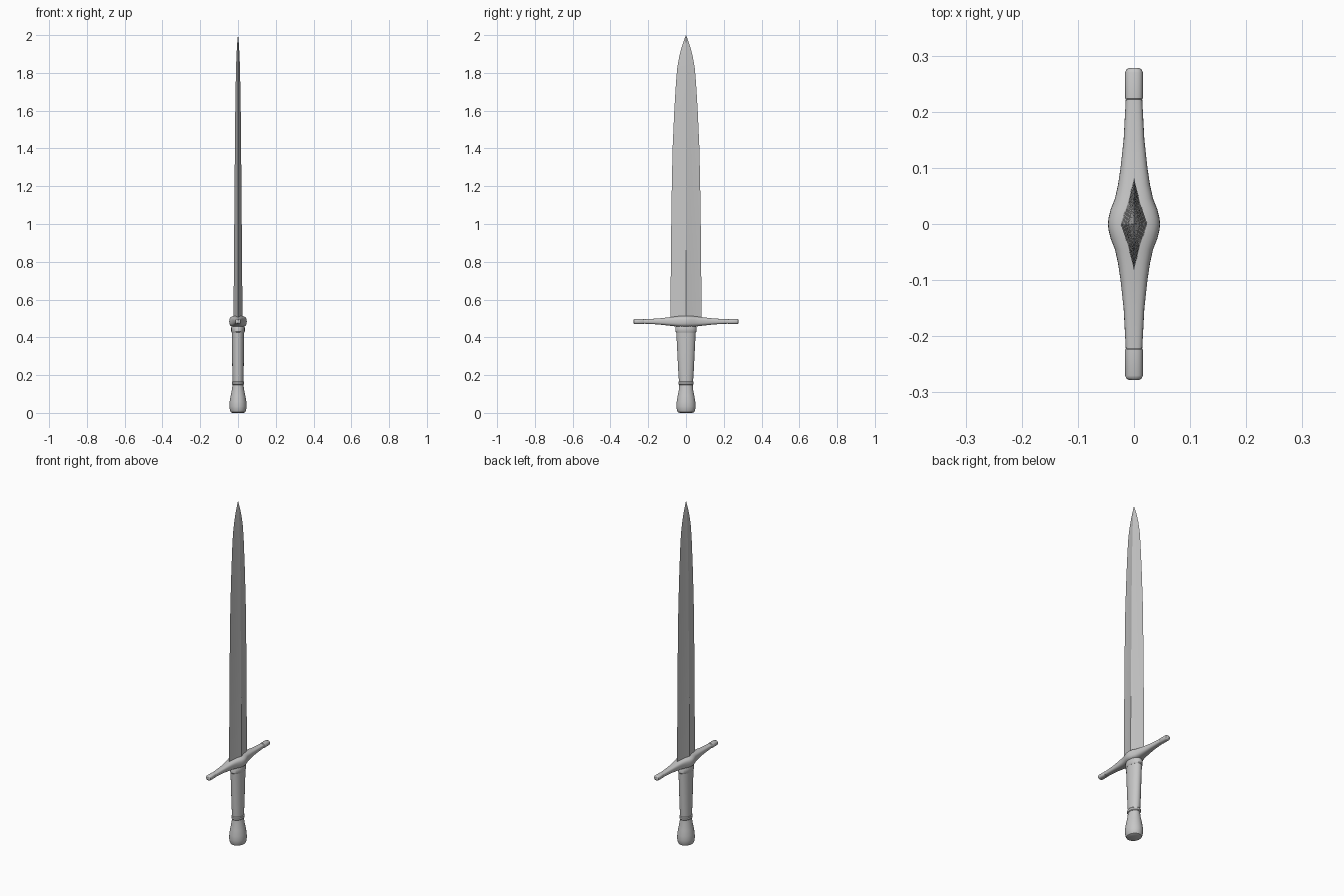
import bpy
import math
from mathutils import Vector

if "Cube" in bpy.data.objects:
    bpy.data.objects.remove(bpy.data.objects["Cube"], do_unlink=True)

# Single steel colour
steel = bpy.data.materials.new("grey steel")
steel.use_nodes = True
STEEL_COLOUR = (0.57, 0.57, 0.57, 1)
steel.diffuse_color = STEEL_COLOUR
steel.node_tree.nodes["Principled BSDF"].inputs["Base Color"].default_value = STEEL_COLOUR


def loft(name, rings, angle=35):
    """Skin equal-length closed rings and cap both ends."""
    n = len(rings[0])
    verts = [p for ring in rings for p in ring]
    faces = [list(reversed(range(n))), [len(verts) - n + i for i in range(n)]]
    for r in range(len(rings) - 1):
        for i in range(n):
            j = (i + 1) % n
            a, b = r * n, (r + 1) * n
            faces.append([a + i, a + j, b + j, b + i])
    mesh = bpy.data.meshes.new(name)
    mesh.from_pydata(verts, [], faces)
    mesh.materials.append(steel)
    obj = bpy.data.objects.new(name, mesh)
    bpy.context.collection.objects.link(obj)
    bpy.ops.object.select_all(action="DESELECT")
    obj.select_set(True)
    bpy.context.view_layer.objects.active = obj
    bpy.ops.object.mode_set(mode="EDIT")
    bpy.ops.mesh.select_all(action="SELECT")
    bpy.ops.mesh.normals_make_consistent(inside=False)
    bpy.ops.object.mode_set(mode="OBJECT")
    bpy.ops.object.shade_smooth_by_angle(angle=math.radians(angle))
    return obj


def oval(a, b, power=1.0, n=32):
    """Oval outline; a power under one squares it off."""
    pts = []
    for i in range(n):
        t = math.tau * i / n
        c, s = math.cos(t), math.sin(t)
        pts.append((math.copysign(abs(c) ** power, c) * a,
                    math.copysign(abs(s) ** power, s) * b))
    return pts


def upright(name, profile):
    """Oval column from (z, half x, half y) stations."""
    return loft(name, [[Vector((u, v, z)) for u, v in oval(a, b)]
                       for z, a, b in profile])


def crosswise(name, profile, power):
    """Bar along y from (y, half x, half z) stations."""
    return loft(name, [[Vector((u, y, GUARD_Z + v)) for u, v in oval(a, b, power)]
                       for y, a, b in profile])


GUARD_Z = 0.484

# Blade: slightly hollow diamond section, tapering to a point
blade_profile = [(0.48, 0.024, 0.083), (0.8, 0.0215, 0.08), (1.1, 0.019, 0.077),
                 (1.4, 0.0165, 0.071), (1.6, 0.0145, 0.062), (1.75, 0.012, 0.053),
                 (1.83, 0.0105, 0.046), (1.89, 0.008, 0.035), (1.94, 0.0055, 0.022),
                 (1.975, 0.003, 0.01), (2.0, 0.0003, 0.0005)]
diamond = [(1, 0), (0.45, 0.46), (0, 1), (-0.45, 0.46),
           (-1, 0), (-0.45, -0.46), (0, -1), (0.45, -0.46)]
loft("blade", [[Vector((u * a, v * b, z)) for u, v in diamond]
               for z, a, b in blade_profile], 25)

# Crossguard: swollen centre narrowing to both arms
half_guard = [(0.01, 0.0455, 0.031), (0.025, 0.042, 0.03), (0.045, 0.034, 0.0275),
              (0.07, 0.0285, 0.0245), (0.1, 0.024, 0.021), (0.15, 0.0185, 0.0155),
              (0.225, 0.0145, 0.0115)]
mirrored = [(-y, a, b) for y, a, b in reversed(half_guard)]
crosswise("crossguard", mirrored + [(0, 0.0465, 0.031)] + half_guard, 0.7)

# Rounded end caps on the guard arms
cap = [(0.222, 0.0145, 0.0125), (0.224, 0.0158, 0.014), (0.27, 0.0158, 0.014),
       (0.275, 0.014, 0.012), (0.278, 0.009, 0.008)]
for side, label in ((1, "back"), (-1, "front")):
    crosswise(label + "_guard_cap", [(side * y, a, b) for y, a, b in cap], 0.8)

# Grip, with a collar at the top and a ring at the bottom
upright("grip", [(0.15, 0.028, 0.036), (0.22, 0.03, 0.041),
                 (0.32, 0.0315, 0.046), (0.44, 0.033, 0.052)])
upright("grip_collar", [(0.425, 0.033, 0.052), (0.43, 0.036, 0.056),
                        (0.45, 0.036, 0.056), (0.462, 0.033, 0.05)])
upright("grip_ring", [(0.148, 0.029, 0.037), (0.152, 0.032, 0.041),
                      (0.163, 0.032, 0.041), (0.167, 0.029, 0.037)])

# Pommel: flared pear with a rounded base
upright("pommel", [(0.0, 0.03, 0.034), (0.004, 0.038, 0.043), (0.014, 0.043, 0.048),
                   (0.035, 0.0455, 0.051), (0.06, 0.044, 0.049), (0.09, 0.039, 0.044),
                   (0.12, 0.033, 0.038), (0.15, 0.0285, 0.0355)])
